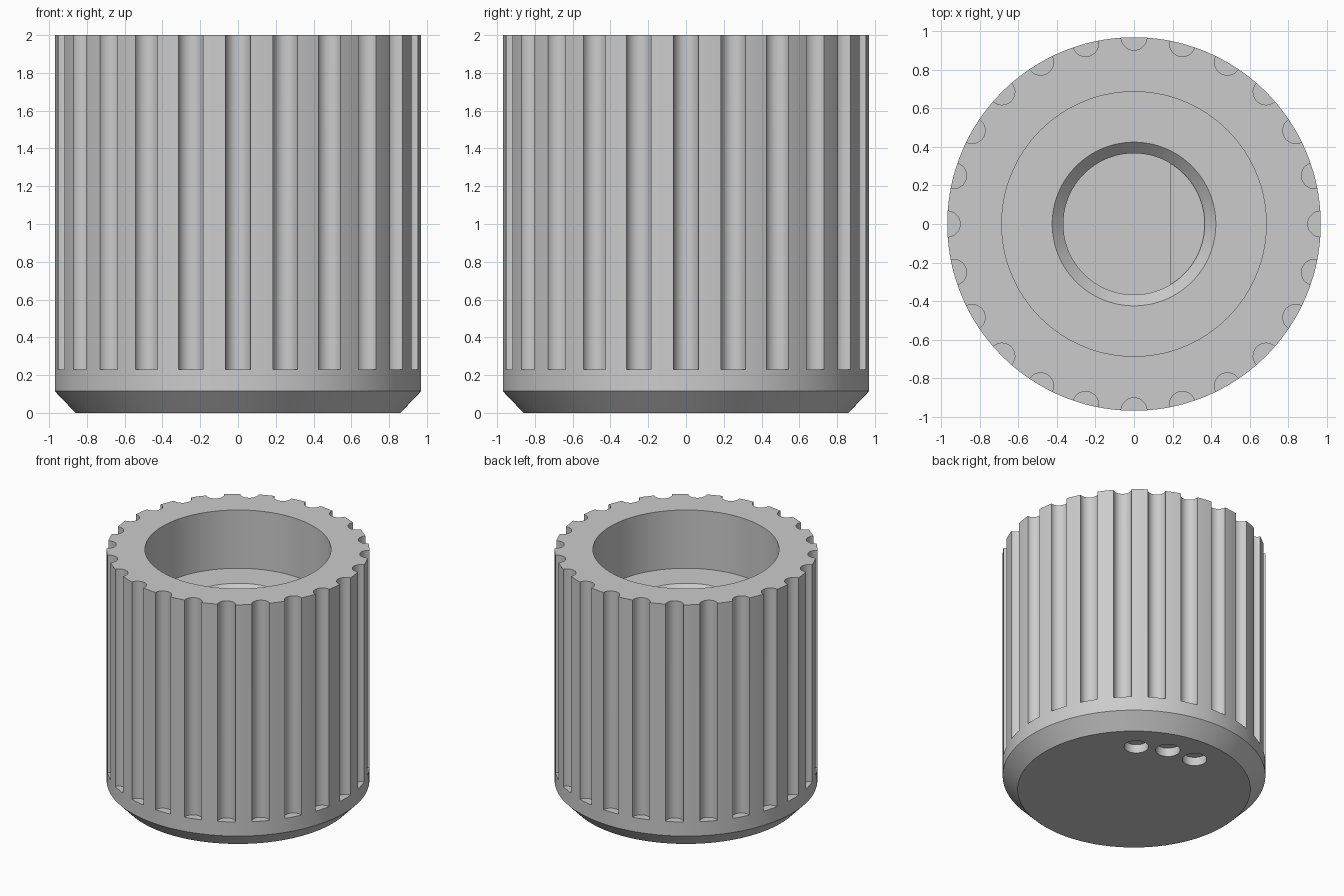
import bpy
import bmesh
from math import cos, sin, radians, pi, asin
from mathutils import Matrix, Vector

cube = bpy.data.objects.get("Cube")
if cube:
    bpy.data.objects.remove(cube, do_unlink=True)

# Single grey plastic
grey = bpy.data.materials.new("grey_plastic")
grey.use_nodes = True
colour = (0.6, 0.6, 0.6, 1)
grey.diffuse_color = colour
grey.node_tree.nodes["Principled BSDF"].inputs["Base Color"].default_value = colour

RADIUS, HEIGHT = 0.97, 2.0
RECESS_FLOOR, BORE_FLOOR = 1.525, 0.25
FLUTES, FLUTE_BOTTOM = 24, 0.23


def make_object(name, bm):
    bmesh.ops.recalc_face_normals(bm, faces=bm.faces[:])
    mesh = bpy.data.meshes.new(name)
    bm.to_mesh(mesh)
    bm.free()
    mesh.materials.append(grey)
    obj = bpy.data.objects.new(name, mesh)
    bpy.context.collection.objects.link(obj)
    return obj


def activate(obj):
    bpy.ops.object.select_all(action='DESELECT')
    obj.select_set(True)
    bpy.context.view_layer.objects.active = obj


def lathe(name, profile, steps=192):
    bm = bmesh.new()
    verts = [bm.verts.new((r, 0, z)) for r, z in profile]
    edges = [bm.edges.new(pair) for pair in zip(verts, verts[1:])]
    bmesh.ops.spin(bm, geom=verts + edges, cent=(0, 0, 0), axis=(0, 0, 1),
                   angle=2 * pi, steps=steps)
    bmesh.ops.remove_doubles(bm, verts=bm.verts[:], dist=1e-4)
    return make_object(name, bm)


def add_rod(bm, distance, degrees, radius, low, high):
    a = radians(degrees)
    place = Matrix.Translation((distance * cos(a), distance * sin(a), (low + high) / 2))
    bmesh.ops.create_cone(bm, cap_ends=True, segments=40, radius1=radius,
                          radius2=radius, depth=high - low, matrix=place)


# Knob body: chamfered base, wall, wide recess, countersunk shaft bore
body = lathe("knob_body", [
    (0, 0), (0.86, 0), (RADIUS, 0.115), (RADIUS, HEIGHT),
    (0.687, HEIGHT), (0.687, RECESS_FLOOR), (0.425, RECESS_FLOOR),
    (0.367, RECESS_FLOOR - 0.058), (0.367, BORE_FLOOR), (0, BORE_FLOOR)])

# Cutters: grip flutes round the wall and three marker holes in the base
bm = bmesh.new()
for i in range(FLUTES):
    add_rod(bm, RADIUS, i * 360 / FLUTES, 0.067, FLUTE_BOTTOM, HEIGHT + 0.1)
for degrees in (51.5, 73.5, 95.5):
    add_rod(bm, 0.627, degrees, 0.09, -0.1, 0.07)
cutter = make_object("flute_and_marker_cutter", bm)
cutter.hide_render = True

cut = body.modifiers.new("cuts", 'BOOLEAN')
cut.operation = 'DIFFERENCE'
cut.solver = 'EXACT'
cut.object = cutter
activate(body)
bpy.ops.object.modifier_apply(modifier=cut.name)
bpy.data.objects.remove(cutter, do_unlink=True)
bpy.ops.object.shade_smooth_by_angle(angle=radians(30))

# Flat side of the D-shaped shaft bore
flat_x, seat_radius = 0.19, 0.372
half = pi / 2 - asin(flat_x / seat_radius)
bm = bmesh.new()
arc = [bm.verts.new((seat_radius * cos(t), seat_radius * sin(t), BORE_FLOOR - 0.02))
       for t in (half * (k / 16 - 1) for k in range(33))]
base = bm.faces.new(arc)
top = bmesh.ops.extrude_face_region(bm, geom=[base])
bmesh.ops.translate(bm, vec=Vector((0, 0, RECESS_FLOOR - 0.07 - BORE_FLOOR + 0.02)),
                    verts=[g for g in top["geom"] if isinstance(g, bmesh.types.BMVert)])
shaft_flat = make_object("shaft_flat", bm)
activate(shaft_flat)
bpy.ops.object.shade_smooth_by_angle(angle=radians(30))
